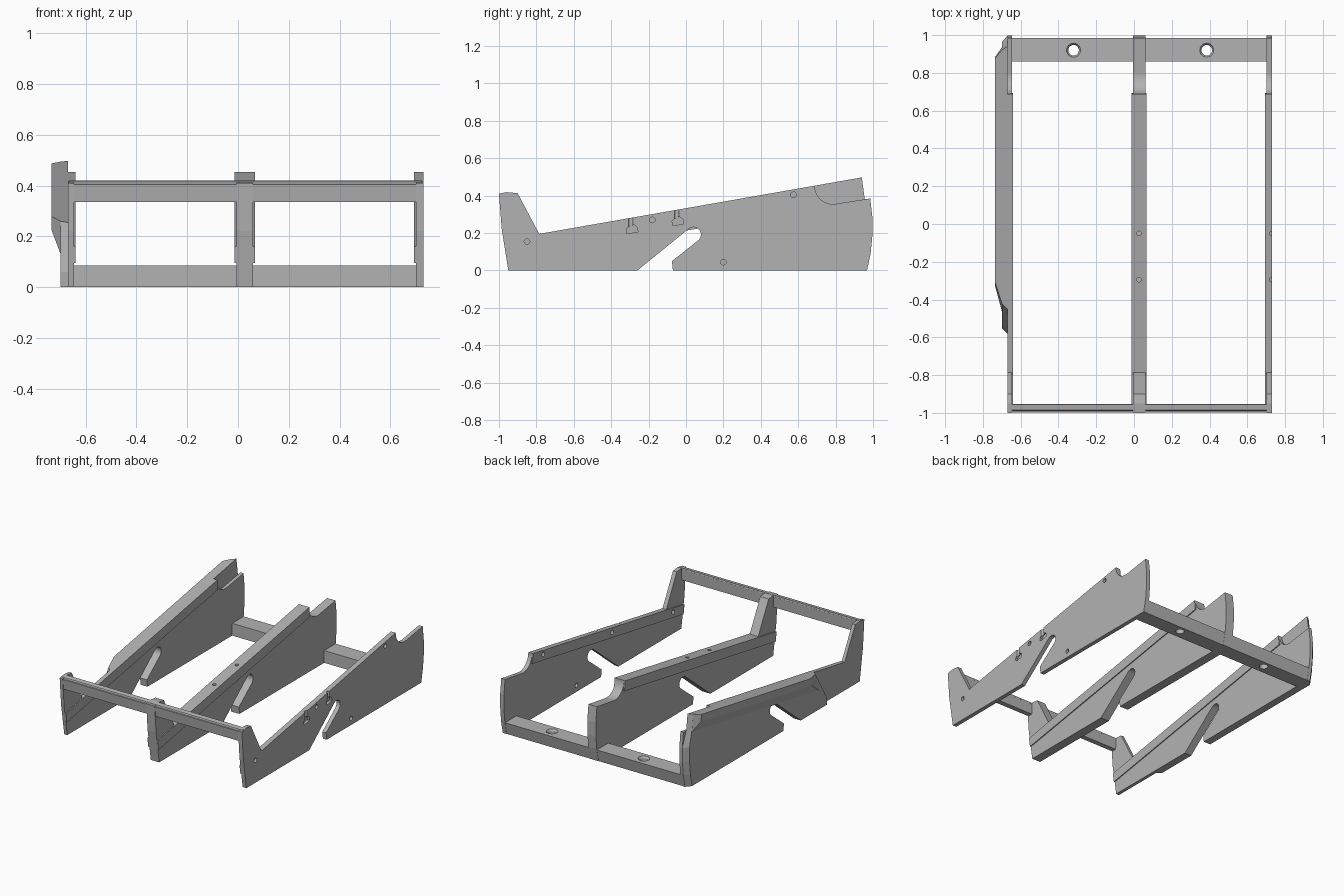
import bpy, bmesh, math
from mathutils import Matrix

cube = bpy.data.objects.get("Cube")
if cube:
    bpy.data.objects.remove(cube, do_unlink=True)

grey = bpy.data.materials.new("plain_grey")
grey.use_nodes = True
COLOUR = (0.45, 0.45, 0.45, 1)
grey.diffuse_color = COLOUR
grey.node_tree.nodes["Principled BSDF"].inputs["Base Color"].default_value = COLOUR


def finish(name, bm):
    bmesh.ops.recalc_face_normals(bm, faces=bm.faces)
    mesh = bpy.data.meshes.new(name)
    bm.to_mesh(mesh)
    bm.free()
    mesh.materials.append(grey)
    ob = bpy.data.objects.new(name, mesh)
    bpy.context.collection.objects.link(ob)
    return ob


def loft(name, x0, side0, x1, side1=None):
    """Solid between two (y, z) outlines lying at x0 and x1."""
    bm = bmesh.new()
    a = [bm.verts.new((x0, y, z)) for y, z in side0]
    b = [bm.verts.new((x1, y, z)) for y, z in (side1 or side0)]
    bm.faces.new(a)
    bm.faces.new(b[::-1])
    for i in range(len(a)):
        j = (i + 1) % len(a)
        bm.faces.new((a[i], a[j], b[j], b[i]))
    return finish(name, bm)


def cylinder(centre, r, depth, axis, r2=None):
    bm = bmesh.new()
    turn = Matrix.Rotation(math.pi / 2, 4, "Y") if axis == "X" else Matrix()
    bmesh.ops.create_cone(bm, cap_ends=True, segments=24, radius1=r, radius2=r2 or r,
                          depth=depth, matrix=Matrix.Translation(centre) @ turn)
    return finish("hole_cutter", bm)


def cut(ob, cutters):
    """Subtract the cutters, bake the result and remove them."""
    for c in cutters:
        c.hide_render = True
        mod = ob.modifiers.new("cut", "BOOLEAN")
        mod.operation, mod.solver, mod.object = "DIFFERENCE", "EXACT", c
    bpy.context.view_layer.update()
    dg = bpy.context.evaluated_depsgraph_get()
    mesh = bpy.data.meshes.new_from_object(ob.evaluated_get(dg))
    ob.modifiers.clear()
    ob.data = mesh
    for c in cutters:
        bpy.data.objects.remove(c, do_unlink=True)


def arc(cy, cz, r, start, end, n):
    steps = [math.radians(start + (end - start) * i / n) for i in range(n + 1)]
    return [(cy + r * math.cos(t), cz + r * math.sin(t)) for t in steps]


def top(y, drop=0.0):
    """Point on the sloping top line, or a parallel line below it."""
    return (y, 0.333 + 0.175 * y - drop)


# Shared outlines
SLOT = [(-0.07, 0), (-0.075, 0.05)] + arc(0.04, 0.192, 0.04, -52, 128, 10) + [(-0.26, 0)]
REAR = [(0.985, 0.385), (0.997, 0.28), (0.996, 0.18), (0.987, 0.09), (0.968, 0)]
SCOOP = arc(0.785, 0.452, 0.097, 180, 280, 10)
PLATE = ([(-0.95, 0), (-0.985, 0.22), (-1, 0.41), (-0.95, 0.418), (-0.9, 0.413), top(-0.785)]
         + SCOOP + REAR + SLOT)
RAIL = [(-0.965, 0.095), (-0.975, 0.16), top(-0.785), top(0.688), top(0.694, 0.07)]

# Three upright plates, each with a thicker rail under the sloping edge
plates = {}
for name, x0, x1, r0, r1 in (("right", -0.67, -0.647, -0.67, -0.64),
                             ("middle", -0.005, 0.06, -0.014, 0.067),
                             ("left", 0.701, 0.73, 0.694, 0.73)):
    plates[name] = loft(name + "_plate", x0, PLATE, x1)
    plates[name + "_rail"] = loft(name + "_rail", r0, RAIL, r1)

# Round holes and bolt pockets
BOLTS = (-0.295, -0.05)
for key in ("left", "left_rail"):
    tools = [cylinder((0.71, y, z), 0.015, 0.2, "X") for y, z in
             ((-0.85, 0.155), (-0.18, 0.27), (0.2, 0.045), (0.575, 0.405))]
    for y in BOLTS:
        z = top(y)[1]
        foot = [(y - 0.022, z - 0.085), (y + 0.038, z - 0.075), (y + 0.034, z - 0.05),
                (y + 0.016, z - 0.038), (y - 0.004, z - 0.042), (y - 0.024, z - 0.06)]
        tools.append(loft("pocket_cutter", 0.713, foot, 0.76))
        tools.append(cylinder((0.73, y, z), 0.012, 0.1, "Z"))
    cut(plates[key], tools)
for key in ("middle", "middle_rail"):
    cut(plates[key], [cylinder((0.026, y, top(y)[1]), 0.012, 0.1, "Z") for y in BOLTS])

# Outer skin on the right plate, chamfered at both ends
skin_in = [(-0.58, 0), (-0.57, 0.06), top(-0.45), top(0.94), (0.955, 0.385)] + REAR[1:] + SLOT
skin_out = ([(-0.55, 0), (-0.54, 0.06), top(-0.42), top(0.92), (0.935, 0.385)]
            + [(y - 0.035, z) for y, z in REAR[1:]] + SLOT)
loft("outer_skin", -0.67, skin_in, -0.70, skin_out)

# Overhanging flange along the top of the skin
flange_in = [top(-0.42), top(0.92), top(0.935, 0.12), top(-0.46, 0.12)]
flange_out = [top(-0.31), top(0.88), top(0.885, 0.05), top(-0.33, 0.05)]
loft("outer_flange", -0.70, flange_in, -0.735, flange_out)

# Front cross bar with a raised lip
loft("front_bar", -0.665, [(-0.99, 0.335), (-0.998, 0.405), (-0.952, 0.41), (-0.955, 0.335)], 0.725)
loft("front_bar_lip", -0.665, [(-0.99, 0.405), (-0.985, 0.414), (-0.955, 0.419), (-0.952, 0.405)], 0.725)

# Rear cross bar with countersunk holes
bar = loft("rear_bar", -0.665, [(0.86, 0), (0.86, 0.085), (0.985, 0.085), (0.966, 0)], 0.725)
tools = []
for x in (-0.32, 0.385):
    tools.append(cylinder((x, 0.92, 0.04), 0.028, 0.3, "Z"))
    tools.append(cylinder((x, 0.92, 0.081), 0.028, 0.02, "Z", 0.041))
cut(bar, tools)
